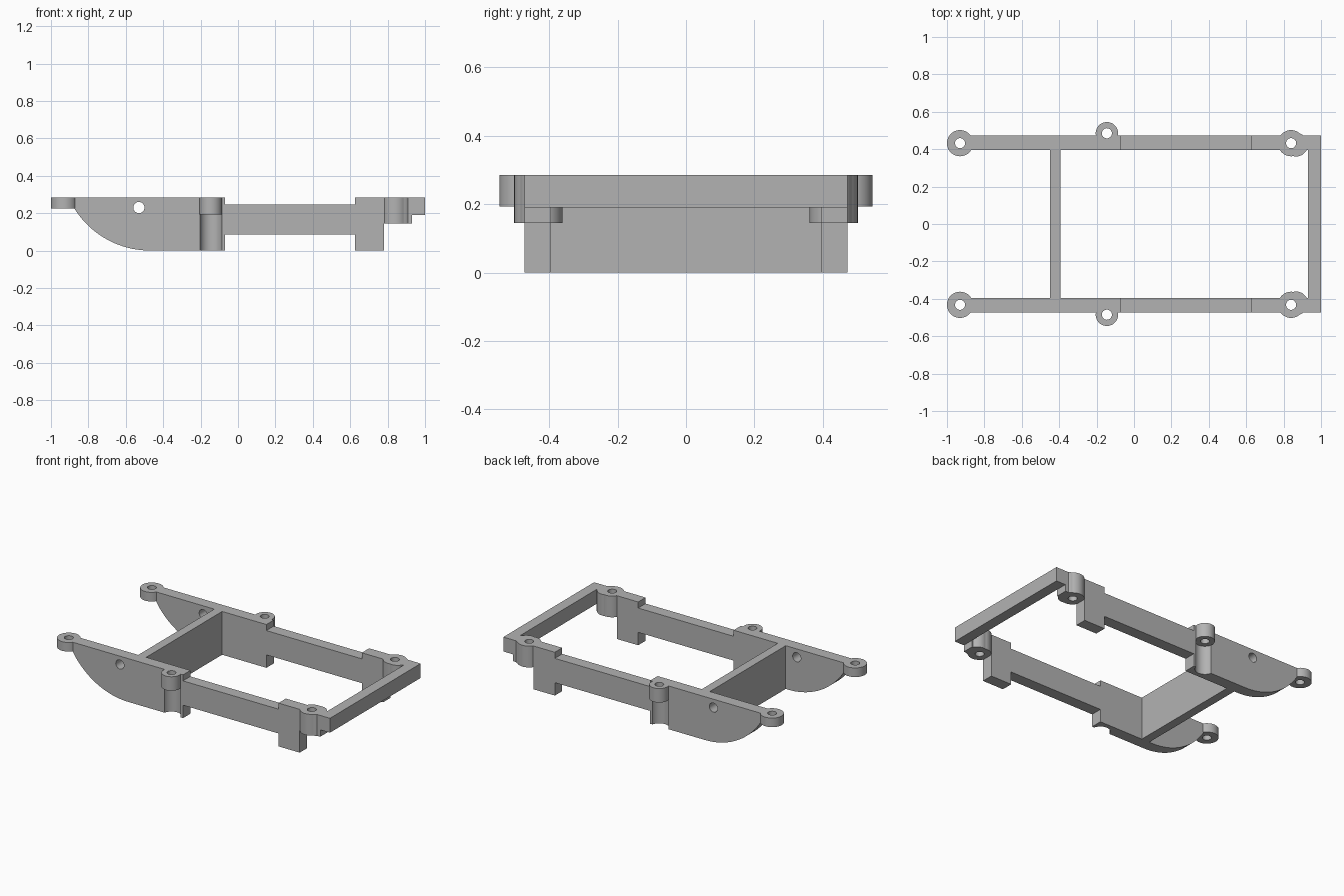
import bpy, bmesh, math
from mathutils import Matrix

cube = bpy.data.objects.get("Cube")
if cube:
    bpy.data.objects.remove(cube, do_unlink=True)

grey = bpy.data.materials.new("plain grey")
grey.use_nodes = True
GREY = (0.45, 0.45, 0.45, 1)
grey.diffuse_color = GREY
grey.node_tree.nodes["Principled BSDF"].inputs["Base Color"].default_value = GREY

TOP = 0.285
INNER, OUTER = 0.395, 0.472


def make(name, bm):
    bmesh.ops.recalc_face_normals(bm, faces=bm.faces)
    mesh = bpy.data.meshes.new(name)
    bm.to_mesh(mesh)
    bm.free()
    mesh.materials.append(grey)
    obj = bpy.data.objects.new(name, mesh)
    bpy.context.collection.objects.link(obj)
    return obj


def plate(name, profile, y0, y1):
    """Extrude an x-z profile along y."""
    bm = bmesh.new()
    face = bm.faces.new([bm.verts.new((x, y0, z)) for x, z in profile])
    ext = bmesh.ops.extrude_face_region(bm, geom=[face])
    verts = [v for v in ext["geom"] if isinstance(v, bmesh.types.BMVert)]
    bmesh.ops.translate(bm, vec=(0, y1 - y0, 0), verts=verts)
    return make(name, bm)


def box(name, x0, x1, y0, y1, z0, z1):
    return plate(name, [(x0, z0), (x1, z0), (x1, z1), (x0, z1)], y0, y1)


def post(name, x, y, r, z0, z1):
    """Upright cylinder."""
    bm = bmesh.new()
    bmesh.ops.create_cone(bm, cap_ends=True, segments=48, radius1=r, radius2=r,
                          depth=z1 - z0,
                          matrix=Matrix.Translation((x, y, (z0 + z1) / 2)))
    return make(name, bm)


def combine(obj, tool, operation):
    """Apply a boolean and discard the tool."""
    mod = obj.modifiers.new("join", 'BOOLEAN')
    mod.operation = operation
    mod.solver = 'EXACT'
    mod.object = tool
    bpy.context.view_layer.objects.active = obj
    bpy.ops.object.modifier_apply(modifier=mod.name)
    bpy.data.objects.remove(tool, do_unlink=True)


# Rail outline: curved nose, lowered waist, foot and stepped tail
nose_x, nose_r = -0.47, 0.477
sweep = math.asin(0.405 / nose_r)
arc = [(nose_x - nose_r * math.sin(sweep * (1 - i / 20)),
        nose_r - nose_r * math.cos(sweep * (1 - i / 20))) for i in range(21)]
outline = [(-0.93, TOP), (-0.93, arc[0][1])] + arc + [
    (-0.07, 0), (-0.07, 0.085), (0.625, 0.085), (0.625, 0), (0.78, 0),
    (0.78, 0.145), (0.93, 0.145), (0.93, 0.19), (1, 0.19), (1, TOP),
    (0.625, TOP), (0.625, 0.245), (-0.07, 0.245), (-0.07, TOP)]

# Screw bosses: x, y, radius, underside
NOSE = (-0.93, 0.432, 0.07, arc[0][1])
WAIST = (-0.145, 0.485, 0.06, 0.193)
TAIL = (0.84, 0.432, 0.07, 0.145)
FILLET = (0.867, 0.424, 0.063, 0.145)


def side_rail(name, side):
    rail = plate(name, outline, side * INNER, side * OUTER)
    # screwdriver channel beneath the waist boss
    x, y, r, low = WAIST
    combine(rail, post("channel", x, side * y, r, -0.1, low), 'DIFFERENCE')
    for x, y, r, low in (NOSE, WAIST, TAIL, FILLET):
        combine(rail, post("boss", x, side * y, r, low, TOP), 'UNION')
    for x, y, r, low in (NOSE, WAIST, TAIL):
        combine(rail, post("screw_hole", x, side * y, 0.027, -0.1, 0.4), 'DIFFERENCE')
    # round cross hole through the nose
    ring = [(-0.53 + 0.03 * math.cos(i * math.tau / 32),
             0.23 + 0.03 * math.sin(i * math.tau / 32)) for i in range(32)]
    combine(rail, plate("axle_hole", ring, side * 0.3, side * 0.6), 'DIFFERENCE')
    return rail


parts = [
    side_rail("back_side_rail", 1),
    side_rail("front_side_rail", -1),
    box("cross_wall", -0.45, -0.392, -INNER, INNER, 0, TOP),
    box("end_bar", 0.93, 1, -INNER, INNER, 0.19, TOP),
]

# Smooth curved walls, keep edges crisp
bpy.ops.object.select_all(action='DESELECT')
for part in parts:
    part.select_set(True)
bpy.context.view_layer.objects.active = parts[0]
bpy.ops.object.shade_smooth_by_angle(angle=math.radians(30))
